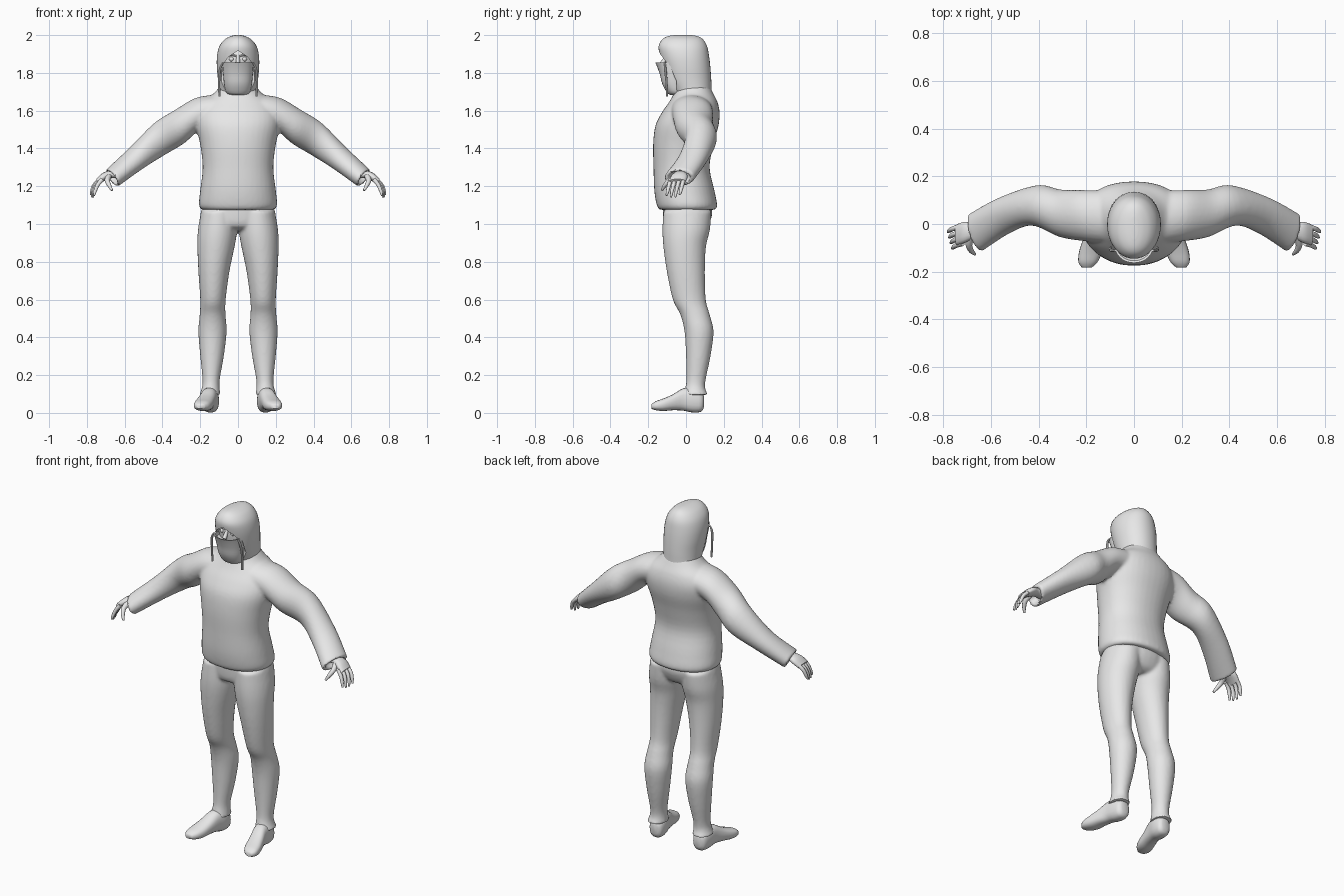
import bpy, bmesh
from math import sin, cos, pi, radians
from mathutils import Vector

if "Cube" in bpy.data.objects:
    bpy.data.objects.remove(bpy.data.objects["Cube"])

grey = bpy.data.materials.new("plain_grey")
grey.use_nodes = True
grey.diffuse_color = (0.8, 0.8, 0.8, 1)
grey.node_tree.nodes["Principled BSDF"].inputs["Base Color"].default_value = (0.8, 0.8, 0.8, 1)


def smooth_rows(rows, steps):
    """Catmull-Rom resampling of rows of numbers."""
    out = []
    for i in range(len(rows) - 1):
        a, b, c, d = (rows[min(max(i + k, 0), len(rows) - 1)] for k in (-1, 0, 1, 2))
        for s in range(steps):
            t = s / steps
            out.append([q + 0.5 * t * (r - p + t * (2 * p - 5 * q + 4 * r - e + t * (3 * (q - r) + e - p)))
                        for p, q, r, e in zip(a, b, c, d)])
    return out + [list(rows[-1])]


def loft(bm, rings, sides=24, power=1.0, flip=1):
    """Skin rings given as centre + two half-axis vectors (9 numbers)."""
    loops = []
    for r in rings:
        c, u, v = Vector(r[0:3]), Vector(r[3:6]), Vector(r[6:9])
        loop = []
        for k in range(sides):
            ca, sa = cos(2 * pi * k / sides), sin(2 * pi * k / sides)
            p = c + u * abs(ca) ** power * (1 if ca > 0 else -1) + v * abs(sa) ** power * (1 if sa > 0 else -1)
            loop.append(bm.verts.new((p.x * flip, p.y, p.z)))
        loops.append(loop)
    for a, b in zip(loops, loops[1:]):
        for k in range(sides):
            j = (k + 1) % sides
            bm.faces.new((a[k], a[j], b[j], b[k]))
    bm.faces.new(loops[0])
    bm.faces.new(loops[-1])


def level(z, x_in, x_out, y_front, y_back):
    """Horizontal ring from its extents."""
    return [(x_in + x_out) / 2, (y_front + y_back) / 2, z,
            (x_out - x_in) / 2, 0, 0, 0, (y_back - y_front) / 2, 0]


def tube(bm, points, sides=10, flip=1):
    """Round tube through (x, y, z, radius) points."""
    pts = smooth_rows(points, 4)
    rings = []
    for i, p in enumerate(pts):
        d = Vector(pts[min(i + 1, len(pts) - 1)][:3]) - Vector(pts[max(i - 1, 0)][:3])
        u = d.cross(Vector((0.3, 1, 0.1))).normalized()
        v = d.normalized().cross(u)
        rings.append([*p[:3], *(u * p[3]), *(v * p[3])])
    loft(bm, rings, sides, 1, flip)


def apply(ob, kind, **settings):
    bpy.context.view_layer.objects.active = ob
    m = ob.modifiers.new(kind.title(), kind)
    for k, val in settings.items():
        setattr(m, k, val)
    bpy.ops.object.modifier_apply(modifier=m.name)


def shade(ob, angle=40):
    bpy.ops.object.select_all(action='DESELECT')
    ob.select_set(True)
    bpy.context.view_layer.objects.active = ob
    bpy.ops.object.shade_smooth_by_angle(angle=radians(angle))


def make(name, bm, blend=0, angle=40):
    bmesh.ops.recalc_face_normals(bm, faces=bm.faces)
    me = bpy.data.meshes.new(name)
    bm.to_mesh(me)
    bm.free()
    me.materials.append(grey)
    ob = bpy.data.objects.new(name, me)
    bpy.context.collection.objects.link(ob)
    if blend:
        apply(ob, 'REMESH', mode='VOXEL', voxel_size=blend)
        apply(ob, 'SMOOTH', factor=0.5, iterations=5)
    shade(ob, angle)
    return ob


# Sweater: torso and sleeves fused into one skin
bm = bmesh.new()
torso = [(1.075, .19, -.14, .155), (1.1, .207, -.155, .165), (1.18, .2, -.168, .15),
         (1.3, .187, -.172, .125), (1.42, .2, -.174, .145), (1.52, .222, -.162, .172),
         (1.59, .222, -.128, .178), (1.645, .19, -.09, .167), (1.69, .13, -.065, .145), (1.73, .095, -.05, .125)]
loft(bm, smooth_rows([level(z, -w, w, f, b) for z, w, f, b in torso], 4), 40, 0.92)
sleeve = [(.1, .03, 1.61, .02, 0, .075, 0, .11, 0),
          (.21, .035, 1.585, .015, 0, .082, .01, .108, 0),
          (.31, .045, 1.515, .025, 0, .088, .0, .1, 0),
          (.415, .078, 1.45, .03, 0, .083, -.01, .085, 0),
          (.545, .035, 1.343, .035, 0, .054, .015, .077, 0),
          (.667, -.038, 1.243, .027, 0, .046, .023, .08, 0)]
for s in (1, -1):
    rings = smooth_rows(sleeve, 5)
    end = rings[-1]
    # recessed cuff opening
    mouth = end[:3] + [c * .72 for c in end[3:]]
    inside = [end[0] - .025, end[1] + .012, end[2] + .02] + [c * .65 for c in end[3:]]
    loft(bm, rings + [mouth, inside], 24, 1, s)
make("sweater", bm, .009)

# Trousers: pelvis and two legs fused
bm = bmesh.new()
loft(bm, smooth_rows([level(1.13, -.17, .17, -.12, .12), level(1.06, -.198, .198, -.122, .14),
                      level(.99, -.19, .19, -.11, .115), level(.965, -.12, .12, -.06, .08)], 4), 36)
leg = [(1.07, .005, .195, -.12, .135), (.97, .004, .212, -.125, .127), (.88, .018, .215, -.12, .106),
       (.75, .045, .21, -.102, .1), (.6, .065, .2, -.07, .105), (.52, .066, .203, -.03, .126),
       (.43, .06, .21, -.008, .146), (.3, .075, .2, 0, .13), (.18, .096, .188, .002, .105),
       (.13, .097, .192, -.005, .102), (.095, .092, .206, -.018, .118)]
for s in (1, -1):
    loft(bm, smooth_rows([level(*r) for r in leg], 4), 28, 1, s)
make("trousers", bm, .009)

# Shoes, turned slightly outward
shoe = [(.095, .143, .022, .03, .09), (.08, .144, .04, .006, .11), (.035, .147, .046, .002, .13),
        (-.015, .155, .043, .012, .13), (-.07, .17, .046, .014, .098), (-.12, .183, .048, .01, .076),
        (-.16, .193, .04, .014, .062), (-.183, .198, .02, .022, .046)]
for side, s in (("left", 1), ("right", -1)):
    bm = bmesh.new()
    rows = [(x, y, (lo + hi) / 2, w, 0, 0, 0, 0, (hi - lo) / 2) for y, x, w, lo, hi in shoe]
    loft(bm, smooth_rows(rows, 3), 20, 0.8, s)
    make(side + "_shoe", bm, angle=60)

# Hands: palm, four curled fingers and thumb
palm = [(.63, -.03, 1.262, .005, 0, .02, 0, .03, 0), (.672, -.03, 1.263, .005, 0, .02, 0, .032, 0),
        (.71, -.035, 1.25, .008, 0, .019, 0, .044, 0), (.742, -.045, 1.225, .009, 0, .013, 0, .044, 0)]
for side, s in (("left", 1), ("right", -1)):
    bm = bmesh.new()
    loft(bm, smooth_rows(palm, 4), 16, 0.9, s)
    for i in range(4):
        y, back = -.012 - .023 * i, .006 * i
        reach = (.012, 0, 0, .008)[i]
        tube(bm, [(.728 - back / 2, y, 1.236, .012), (.76 - back, y - .008, 1.208, .0105),
                  (.774 - back, y - .016, 1.175, .009), (.78 - back, y - .022, 1.142 + reach, .005)], 10, s)
    tube(bm, [(.685, -.055, 1.252, .016), (.692, -.088, 1.23, .014),
              (.682, -.112, 1.205, .011), (.667, -.127, 1.178, .006)], 10, s)
    make(side + "_hand", bm, angle=60)

# Hood with a pointed face opening
bm = bmesh.new()
hood = [(1.63, .125, -.03, .15), (1.69, .104, -.06, .137), (1.76, .106, -.1, .134), (1.83, .112, -.122, .129),
        (1.89, .111, -.138, .122), (1.94, .099, -.145, .112), (1.975, .073, -.128, .092),
        (1.993, .042, -.1, .065), (2.0, .015, -.06, .03)]
loft(bm, smooth_rows([level(z, -w, w, f, b) for z, w, f, b in hood], 4), 40, 0.95)
hood_ob = make("hood", bm)
bm = bmesh.new()
outline = [(0, 1.918), (.05, 1.885), (.086, 1.835), (.09, 1.6), (-.09, 1.6), (-.086, 1.835), (-.05, 1.885)]
face = bm.faces.new([bm.verts.new((x, -.3, z)) for x, z in outline])
moved = bmesh.ops.extrude_face_region(bm, geom=[face])["geom"]
bmesh.ops.translate(bm, vec=(0, .25, 0), verts=[v for v in moved if isinstance(v, bmesh.types.BMVert)])
cutter = make("hood_cutter", bm)
cutter.hide_render = True
apply(hood_ob, 'BOOLEAN', operation='DIFFERENCE', object=cutter, solver='EXACT')
bpy.data.objects.remove(cutter)
shade(hood_ob)

# Face inside the hood
bm = bmesh.new()
loft(bm, smooth_rows([level(1.68, -.05, .05, -.06, .04), level(1.75, -.078, .078, -.09, .05),
                      level(1.83, -.088, .088, -.105, .05), level(1.885, -.088, .088, -.108, .05),
                      level(1.93, -.07, .07, -.09, .04)], 4), 28)
tube(bm, [(0, -.1, 1.895, .008), (0, -.113, 1.87, .01), (0, -.13, 1.845, .014)])
for s in (1, -1):
    tube(bm, [(.01, -.104, 1.888, .005), (.035, -.104, 1.896, .006), (.065, -.085, 1.885, .005)], 8, s)
make("face", bm)
for side, s in (("left", 1), ("right", -1)):
    bm = bmesh.new()
    bmesh.ops.create_uvsphere(bm, u_segments=16, v_segments=10, radius=.013)
    bmesh.ops.translate(bm, verts=bm.verts, vec=(.034 * s, -.097, 1.873))
    make(side + "_eye", bm, angle=60)

# Face mask: curved cloth flaring at the top
bm = bmesh.new()
mask = [(1.684, .04, -.085, 0), (1.695, .062, -.1, 0), (1.74, .073, -.125, 0),
        (1.79, .078, -.138, 0), (1.83, .081, -.152, 0), (1.856, .083, -.163, 0)]
rings = smooth_rows([level(z, -w, w, f, b) for z, w, f, b in mask], 3)
rings.append(level(1.854, -.076, .076, -.154, 0))
rings.append(level(1.83, -.074, .074, -.138, 0))
loft(bm, rings, 32, 0.95)
make("face_mask", bm)

# Loose ties hanging beside the mask
for side, s in (("left", 1), ("right", -1)):
    bm = bmesh.new()
    tube(bm, [(.08, -.112, 1.852, .004), (.095, -.11, 1.82, .007),
              (.1, -.103, 1.75, .006), (.098, -.1, 1.675, .006)], 8, s)
    make(side + "_tie", bm)
